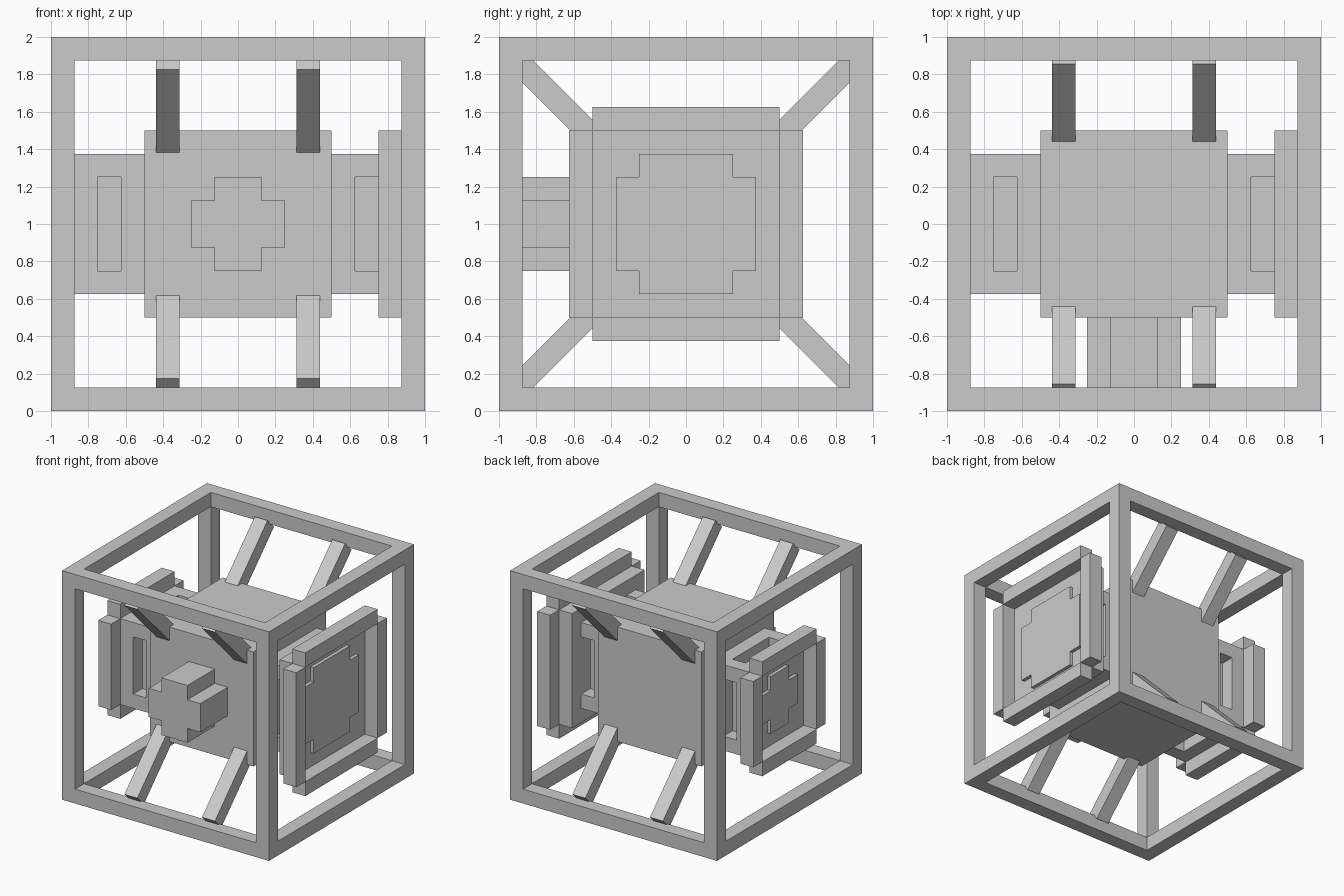
import bpy, math

if "Cube" in bpy.data.objects:
    bpy.data.objects.remove(bpy.data.objects["Cube"])

U = 0.125  # basic grid step


def box(name, x, y, z, rot_x=0.0):
    """Box from (min, max) ranges on each axis, optionally turned about x."""
    r = (x, y, z)
    bpy.ops.mesh.primitive_cube_add(size=1, location=[(a + b) / 2 for a, b in r],
                                    rotation=(rot_x, 0, 0))
    ob = bpy.context.object
    ob.name = name
    ob.scale = [abs(b - a) for a, b in r]
    bpy.ops.object.transform_apply(location=False, rotation=True, scale=True)
    return ob


def span(s, a, b):
    """Range a..b mirrored to the side s."""
    return tuple(sorted((s * a, s * b)))


def mid(h):
    """Range centred on the cube's middle height."""
    return (1 - h, 1 + h)


def zspan(s, a, b):
    return tuple(sorted((1 + s * a, 1 + s * b)))


SIGNS = (-1, 1)
PAIRS = [(a, b) for a in SIGNS for b in SIGNS]

# Outer cube frame: posts, cross rails and side rails
for a, b in PAIRS:
    box("frame_post", span(a, 1 - U, 1), span(b, 1 - U, 1), (0, 2))
    box("frame_cross_rail", (-1 + U, 1 - U), span(a, 1 - U, 1), zspan(b, 1 - U, 1))
    box("frame_side_rail", span(a, 1 - U, 1), (-1 + U, 1 - U), zspan(b, 1 - U, 1))

# Central block
box("core", (-0.5, 0.5), (-0.5, 0.5), mid(0.5))

# Diagonal struts between the core and the frame
for sx in SIGNS:
    for sy, sz in PAIRS:
        m, half = 0.655, 0.345
        c = 0.03
        cy, cz = sy * m, 1 + sz * (m - c)
        box("strut", (sx * 0.375 - U / 2, sx * 0.375 + U / 2),
            (cy - half, cy + half), (cz - U / 2, cz + U / 2), sy * sz * math.pi / 4)

# Front knob: two crossed blocks
box("front_knob_wide", (-0.25, 0.25), (-0.875, -0.5), mid(0.125))
box("front_knob_tall", (-0.125, 0.125), (-0.875, -0.5), mid(0.25))

for s in SIGNS:
    # Side necks: solid heart, two collars and corner bars leaving slots
    box("neck_heart", span(s, 0.5, 0.85), (-0.25, 0.25), mid(0.25))
    box("neck_inner_collar", span(s, 0.5, 0.625), (-0.375, 0.375), mid(0.375))
    box("neck_outer_collar", span(s, 0.75, 0.875), (-0.375, 0.375), mid(0.375))
    for a, b in PAIRS:
        box("neck_corner_bar", span(s, 0.625, 0.75), span(a, 0.25, 0.375), zspan(b, 0.25, 0.375))

    # Rim bars around each side panel (the right one is larger)
    h = 0.5 if s > 0 else 0.375
    for a in SIGNS:
        box("rim_upright", span(s, 0.875, 1), span(a, h, h + U), mid(h))
        box("rim_level", span(s, 0.875, 1), (-h, h), zspan(a, h, h + U))

    # Raised cross on each panel face
    p, q = (0.375, 0.25) if s > 0 else (0.25, 0.125)
    box("pad_wide", span(s, 0.86, 0.906), (-p, p), mid(q))
    box("pad_tall", span(s, 0.86, 0.906), (-q, q), mid(p))

# Large plate on the right side
box("right_plate", (0.75, 0.875), (-0.5, 0.5), mid(0.5))
